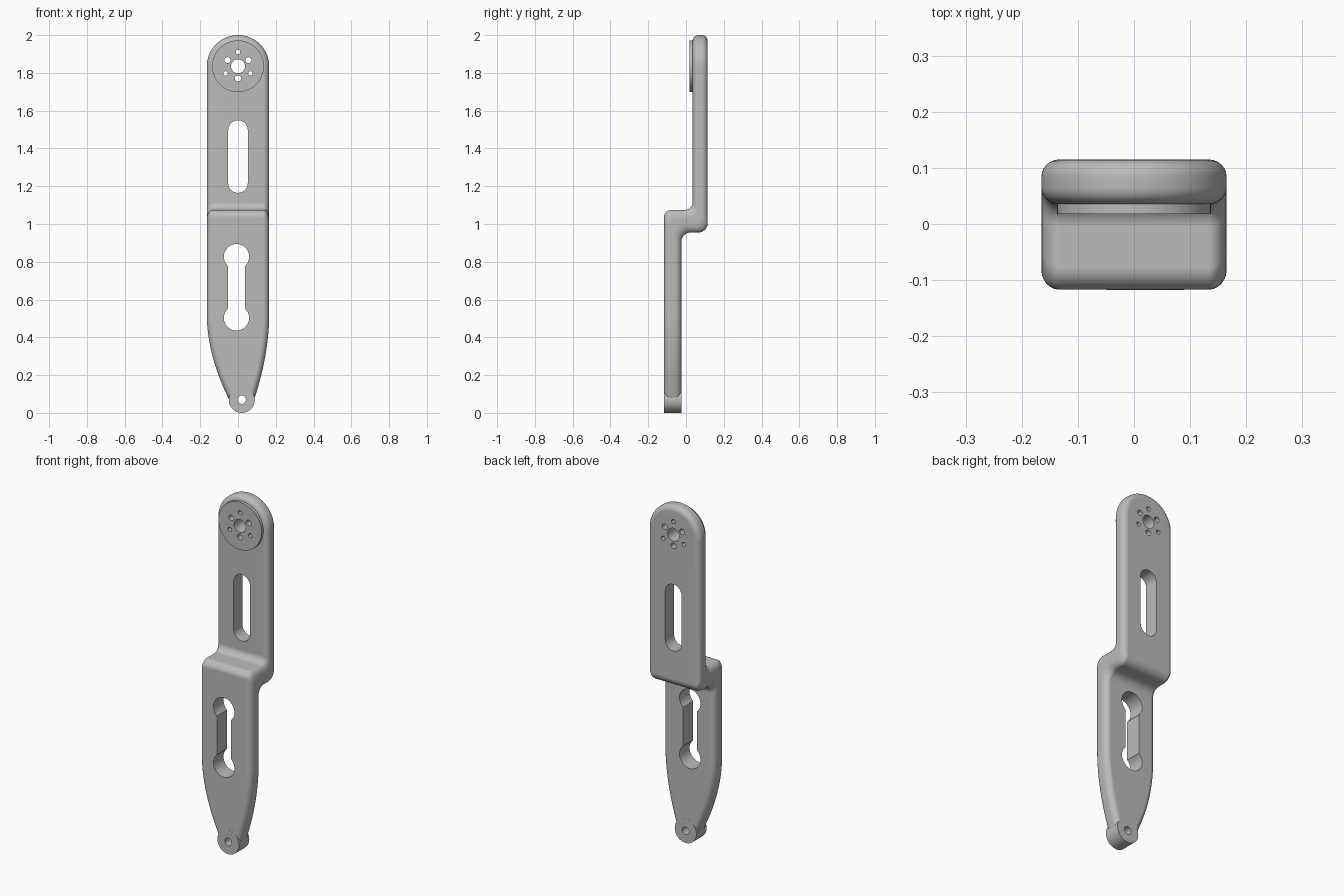
import bpy, bmesh
from math import sin, cos, pi, radians
from mathutils import Vector

if "Cube" in bpy.data.objects:
    bpy.data.objects.remove(bpy.data.objects["Cube"])

grey = bpy.data.materials.new("light grey")
grey.use_nodes = True
grey.diffuse_color = (0.5, 0.5, 0.5, 1)
grey.node_tree.nodes["Principled BSDF"].inputs["Base Color"].default_value = (0.5, 0.5, 0.5, 1)

HALF, TOP = 0.165, 1.835           # half width, centre height of the round head
FRONT_LOW, BACK_LOW = -0.117, -0.025
FRONT_UP, BACK_UP = 0.035, 0.115
RIM, STEPS = 0.032, 6              # rounded rim radius and segments


def finish(name, bm):
    bmesh.ops.remove_doubles(bm, verts=bm.verts, dist=1e-5)
    bmesh.ops.recalc_face_normals(bm, faces=bm.faces)
    mesh = bpy.data.meshes.new(name)
    bm.to_mesh(mesh)
    bm.free()
    mesh.materials.append(grey)
    obj = bpy.data.objects.new(name, mesh)
    bpy.context.collection.objects.link(obj)
    return obj


def prism(name, outline, y0, y1):
    """Extrude an (x, z) outline along y."""
    bm = bmesh.new()
    face = bm.faces.new([bm.verts.new((x, y0, z)) for x, z in outline])
    out = bmesh.ops.extrude_face_region(bm, geom=[face])["geom"]
    verts = [v for v in out if isinstance(v, bmesh.types.BMVert)]
    bmesh.ops.translate(bm, verts=verts, vec=(0, y1 - y0, 0))
    return finish(name, bm)


def arc(cx, cz, r, a0, a1, n):
    angles = [radians(a0 + (a1 - a0) * i / n) for i in range(n + 1)]
    return [(cx + r * cos(a), cz + r * sin(a)) for a in angles]


def circle(cx, cz, r, n=40):
    return arc(cx, cz, r, 0, 360, n)[:-1]


def slot(cx, z0, z1, r):
    return arc(cx, z1, r, 0, 180, 16) + arc(cx, z0, r, 180, 360, 16)


def cut(obj, outlines):
    for outline in outlines:
        cutter = prism("cutter", outline, -0.3, 0.3)
        mod = obj.modifiers.new("hole", "BOOLEAN")
        mod.operation, mod.solver, mod.object = "DIFFERENCE", "EXACT", cutter
        bpy.context.view_layer.objects.active = obj
        bpy.ops.object.modifier_apply(modifier=mod.name)
        bpy.data.objects.remove(cutter)


def smooth(obj):
    bpy.ops.object.select_all(action="DESELECT")
    obj.select_set(True)
    bpy.context.view_layer.objects.active = obj
    bpy.ops.object.shade_smooth_by_angle(angle=radians(32))
    obj.modifiers.new("even shading", "WEIGHTED_NORMAL").keep_sharp = True


# Stations up the arm: front (y, z), back (y, z), right-hand x, left-hand x
stations = []


def station(front, back, x0=-HALF, x1=HALF):
    stations.append((front, back, x0, x1))


# Tapered lower blade
TIP, SHOULDER = 0.07, 0.52
for i in range(15):
    t = i / 14
    z = TIP + (SHOULDER - TIP) * t
    station((FRONT_LOW, z), (BACK_LOW, z),
            -HALF + 0.118 * (1 - t) ** 1.9, HALF - 0.08 * (1 - t) ** 1.9)
# Offset step
for f, b in zip(arc(-0.077, 1.035, 0.04, 180, 90, 8), arc(0.025, 0.905, 0.05, 180, 90, 8)):
    station(f, b)
for f, b in zip(arc(-0.005, 1.115, 0.04, 270, 360, 8), arc(0.065, 1.005, 0.05, 270, 360, 8)):
    station(f, b)
# Round head
for x, z in arc(0, TOP, HALF, 0, 90, 20):
    station((FRONT_UP, z), (BACK_UP, z), -x, x)

# Rim layers: (inset, fraction of the thickness)
quarter = [(RIM * (1 - sin(a)), RIM / 0.085 * (1 - cos(a)))
           for a in (pi / 2 * k / STEPS for k in range(STEPS + 1))]
layers = quarter + [(d, 1 - f) for d, f in reversed(quarter)]


def side_rows(column, sign):
    """Layered points for one edge of the arm, inset along the edge normal."""
    path = [Vector((s[column], s[0][1])) for s in stations]
    path.append(Vector((-path[-2].x, path[-2].y)))
    rows = []
    for i, (front, back, *_) in enumerate(stations):
        d = path[i + 1] - path[max(i - 1, 0)]
        normal = Vector((sign * (abs(d.y) + 1e-9), -sign * d.x)).normalized()
        row = []
        for inset, frac in layers:
            y, z = Vector(front).lerp(Vector(back), frac)
            row.append((path[i].x - normal.x * inset, y, z - normal.y * inset))
        rows.append(row)
    return rows


bm = bmesh.new()
rings = [[bm.verts.new(p) for p in right + left[::-1]]
         for right, left in zip(side_rows(3, 1), side_rows(2, -1))]
for low, high in zip(rings, rings[1:]):
    for j in range(len(low)):
        k = (j + 1) % len(low)
        bm.faces.new((low[j], low[k], high[k], high[j]))
bm.faces.new(rings[0])
arm = finish("arm", bm)

# Pivot tip and raised hub disc
tip = prism("pivot_tip", circle(0.02, 0.069, 0.069, 48), FRONT_LOW - 0.0005, BACK_LOW + 0.0005)
hub = prism("hub_disc", circle(0, TOP, 0.137, 64), 0.018, FRONT_UP + 0.003)

# Bolt pattern shared by the head and the hub
bolts = [circle(0, TOP, 0.037)]
for k in range(6):
    a = radians(30 + 60 * k)
    dist, r = (0.064, 0.016) if k % 2 == 0 else (0.076, 0.012)
    bolts.append(circle(dist * cos(a), TOP + dist * sin(a), r, 24))
pin = circle(0.02, 0.07, 0.022, 28)

# Keyhole slot: two round ends joined by a narrower channel
keyhole = arc(-0.008, 0.827, 0.067, -48, 228, 28) + arc(-0.008, 0.503, 0.067, 132, 408, 28)

cut(arm, bolts + [pin, slot(0, 1.217, 1.497, 0.052), keyhole])
cut(hub, bolts)
cut(tip, [pin])
for part in (arm, hub, tip):
    smooth(part)
